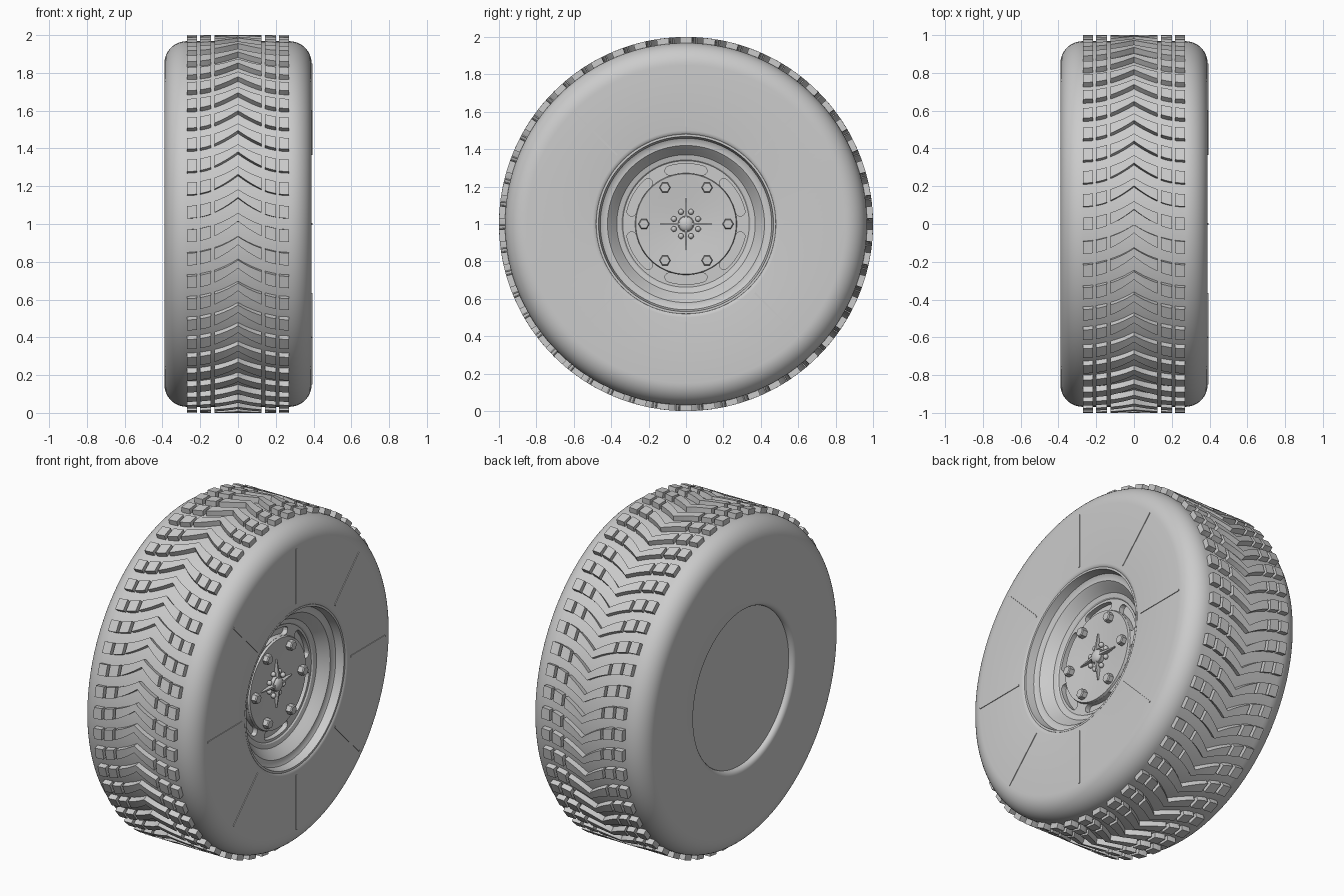
import bpy, bmesh
from math import sin, cos, pi, radians
from mathutils import Matrix, Vector

cube = bpy.data.objects.get("Cube")
if cube:
    bpy.data.objects.remove(cube, do_unlink=True)

grey = bpy.data.materials.new("plain grey")
grey.use_nodes = True
grey.diffuse_color = (0.6, 0.6, 0.6, 1)
grey.node_tree.nodes["Principled BSDF"].inputs["Base Color"].default_value = (0.6, 0.6, 0.6, 1)

LIFT = Matrix.Translation((0, 0, 1))      # wheel axle height


def spin(angle):
    return Matrix.Rotation(angle, 4, 'X')


def finish(name, bm, smooth=True, angle=30):
    bmesh.ops.recalc_face_normals(bm, faces=bm.faces)
    bm.transform(LIFT)
    mesh = bpy.data.meshes.new(name)
    bm.to_mesh(mesh)
    bm.free()
    mesh.materials.append(grey)
    ob = bpy.data.objects.new(name, mesh)
    bpy.context.collection.objects.link(ob)
    if smooth:
        smooth_object(ob, angle)
    return ob


def smooth_object(ob, angle=30):
    bpy.ops.object.select_all(action='DESELECT')
    ob.select_set(True)
    bpy.context.view_layer.objects.active = ob
    bpy.ops.object.shade_smooth_by_angle(angle=radians(angle))


def lathe(profile, steps=128):
    """Spin (x, radius) points about the axle."""
    bm = bmesh.new()
    verts = [bm.verts.new((x, 0, r)) for x, r in profile]
    edges = [bm.edges.new(pair) for pair in zip(verts, verts[1:])]
    bmesh.ops.spin(bm, geom=verts + edges, cent=(0, 0, 0), axis=(1, 0, 0),
                   angle=2 * pi, steps=steps)
    bmesh.ops.remove_doubles(bm, verts=bm.verts, dist=1e-5)
    return bm


def loft(bm, sections):
    """Join equal loops of points into a closed solid."""
    loops = [[bm.verts.new(p) for p in s] for s in sections]
    n = len(loops[0])
    for a, b in zip(loops, loops[1:]):
        for i in range(n):
            j = (i + 1) % n
            bm.faces.new((a[i], a[j], b[j], b[i]))
    bm.faces.new(loops[0])
    bm.faces.new(loops[-1][::-1])


def polar(x, r, a):
    return Vector((x, r * sin(a), r * cos(a)))


def arc(cx, cr, rx, rr, start, end, n=8):
    return [(cx + rx * cos(radians(start + (end - start) * i / n)),
             cr + rr * sin(radians(start + (end - start) * i / n))) for i in range(n + 1)]


# Tyre carcass: rounded bead, flat sidewall, rounded shoulder, mirrored
half = [(0.34, 0.47)] + arc(0.36, 0.5, 0.03, 0.03, -90, 0, 5) + arc(0.27, 0.85, 0.12, 0.118, 0, 90, 12)
tyre_profile = half + [(-x, r) for x, r in reversed(half)]
finish("tyre", lathe(tyre_profile))

# Closed back of the wheel
finish("back_plate", lathe([(-0.3, 0.472), (-0.36, 0.472), (-0.36, 0)]))

# Dished rim with a raised centre disc
rim = finish("rim", lathe([
    (0.1, 0), (0.1, 0.478), (0.375, 0.485), (0.383, 0.48), (0.383, 0.468),
    (0.335, 0.458), (0.325, 0.44), (0.325, 0.42), (0.315, 0.41), (0.285, 0.385),
    (0.268, 0.37), (0.262, 0.345), (0.255, 0.338), (0.255, 0.272), (0.268, 0.268),
    (0.262, 0.2), (0.25, 0.1), (0.245, 0)]), smooth=False)

# Curved slots cut around the centre disc
bm = bmesh.new()
for k in range(6):
    mid = radians(60 * k)
    outline = []
    for s in (1, -1):
        for i in range(11):
            t = radians(s * (-17 + 3.4 * i))
            outline.append((0.298 + s * 0.025, t))
        for i in range(1, 6):
            u = pi * i / 6
            outline.append((0.298 + s * 0.025 * cos(u), s * (radians(17) + 0.085 * sin(u))))
    loft(bm, [[polar(x, r, mid + t) for r, t in outline] for x in (0.225, 0.3)])
cutter = finish("slot_cutter", bm, smooth=False)
cutter.hide_render = True
cut = rim.modifiers.new("slots", 'BOOLEAN')
cut.object = cutter
cut.operation = 'DIFFERENCE'
cut.solver = 'EXACT'
bpy.context.view_layer.objects.active = rim
bpy.ops.object.modifier_apply(modifier=cut.name)
bpy.data.objects.remove(cutter, do_unlink=True)
smooth_object(rim)


# Hexagonal wheel nuts
bm = bmesh.new()
for k in range(6):
    c = polar(0, 0.225, radians(30 + 60 * k))
    loft(bm, [[c + polar(x, r, radians(60 * i + 30)) for i in range(6)]
              for x, r in ((0.25, 0.03), (0.292, 0.03), (0.298, 0.025))])
finish("wheel_nuts", bm, smooth=False)

# Four tapering fins around the hub cap
bm = bmesh.new()
for k in range(4):
    turn = spin(k * pi / 2)
    loft(bm, [[turn @ Vector(p) for p in ((0.24, -w, r), (0.24, w, r), (x, w, r), (x, -w, r))]
              for r, x, w in ((0.0, 0.285, 0.008), (0.145, 0.262, 0.003))])
finish("hub_fins", bm, smooth=False)

# Domed hub cap and small studs
finish("hub_cap", lathe([(0.24, 0.045), (0.268, 0.045)] + arc(0.268, 0, 0.022, 0.04, 90, 0), 32))
bm = bmesh.new()
for k in range(8):
    c = polar(0.257, 0.07, radians(22.5 + 45 * k))
    bmesh.ops.create_uvsphere(bm, u_segments=12, v_segments=8, radius=0.015,
                              matrix=Matrix.Translation(c))
finish("hub_studs", bm, angle=60)

# Thin radial ribs on the outer sidewall
bm = bmesh.new()
for k in range(8):
    turn = spin(k * pi / 4)
    loft(bm, [[turn @ Vector((x, y, r)) for x, y in
               ((0.38, -0.005), (0.38, 0.005), (0.394, 0.005), (0.394, -0.005))]
              for r in (0.52, 0.85)])
finish("sidewall_ribs", bm, smooth=False)

# Tread: curved chevron rows, each arm split into blocks
ROWS = 50
PITCH = 2 * pi / ROWS
bm = bmesh.new()
for row in range(ROWS):
    for side in (1, -1):
        for inner, outer, steps in ((0.0, 0.125, 5), (0.142, 0.2, 3), (0.217, 0.27, 2)):
            sections = []
            for i in range(steps + 1):
                x = inner + (outer - inner) * i / steps
                bend = row * PITCH + 0.1 * (1 - x / 0.27) ** 2
                width = 0.022 + 0.011 * min(1, x / 0.16)
                sections.append([polar(side * x, r, bend + s * width)
                                 for r, s in ((0.955, -1), (1.0, -1), (1.0, 1), (0.955, 1))])
            loft(bm, sections)
finish("tread_blocks", bm, smooth=False)
